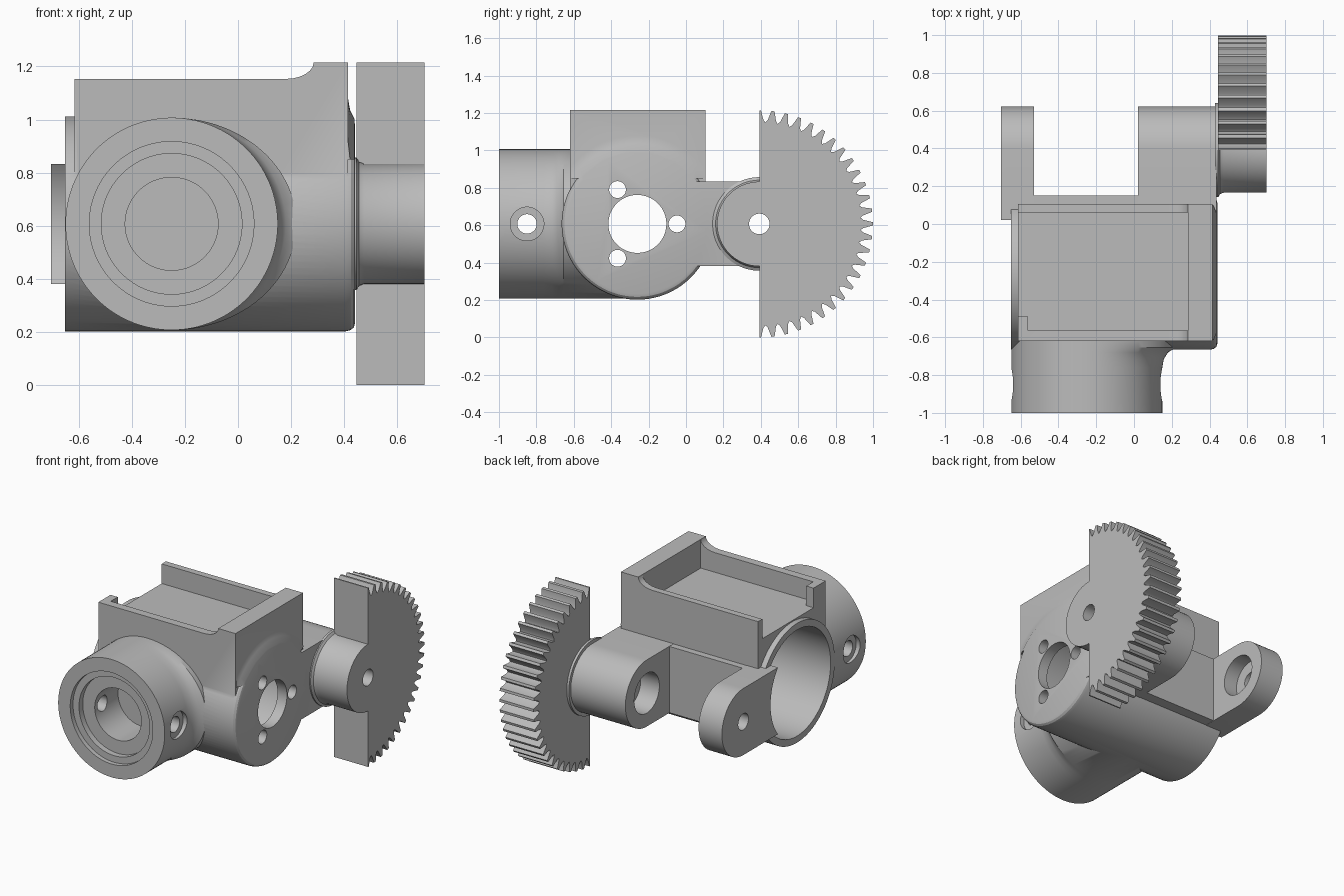
import bpy, bmesh
from math import cos, sin, pi, radians

old = bpy.data.objects.get("Cube")
if old:
    bpy.data.objects.remove(old, do_unlink=True)

grey = bpy.data.materials.new("matte grey")
grey.use_nodes = True
COLOUR = (0.5, 0.5, 0.5, 1)
grey.diffuse_color = COLOUR
grey.node_tree.nodes["Principled BSDF"].inputs["Base Color"].default_value = COLOUR

ZC = 0.607                 # height of all shaft axes
MOTOR = (-0.26, ZC)        # motor axis in y, z
HINGE = (0.392, ZC)        # hinge axis in y, z
BARREL_X = -0.25           # barrel axis in x


def loft(name, axis, rings):
    """Skin rings of 2D points placed at positions along an axis."""
    place = {"x": lambda p, a, b: (p, a, b),
             "y": lambda p, a, b: (a, p, b),
             "z": lambda p, a, b: (a, b, p)}[axis]
    bm = bmesh.new()
    loops = [[bm.verts.new(place(p, *pt)) for pt in pts] for p, pts in rings]
    n = len(loops[0])
    for lo, hi in zip(loops, loops[1:]):
        for i in range(n):
            j = (i + 1) % n
            bm.faces.new((lo[i], lo[j], hi[j], hi[i]))
    bm.faces.new(loops[0])
    bm.faces.new(loops[-1])
    bmesh.ops.recalc_face_normals(bm, faces=bm.faces)
    mesh = bpy.data.meshes.new(name)
    bm.to_mesh(mesh)
    bm.free()
    mesh.materials.append(grey)
    obj = bpy.data.objects.new(name, mesh)
    bpy.context.collection.objects.link(obj)
    return obj


def prism(name, axis, pts, a, b):
    return loft(name, axis, [(a, pts), (b, pts)])


def circle(c, r, n=72, flare=0):
    pts = []
    for i in range(n):
        t = 2 * pi * (i + 0.5) / n
        pts.append((c[0] + cos(t) * (r + (flare if cos(t) > 0 else 0)), c[1] + sin(t) * r))
    return pts


def rod(name, axis, c, r, a, b, n=72):
    return prism(name, axis, circle(c, r, n), a, b)


def box(name, x, y, z):
    return prism(name, "z", [(x[0], y[0]), (x[1], y[0]), (x[1], y[1]), (x[0], y[1])], *z)


def combine(target, others, operation):
    """Apply a boolean with each helper, then discard the helper."""
    for other in others:
        other.hide_render = True
        mod = target.modifiers.new("bool", "BOOLEAN")
        mod.operation, mod.solver, mod.object = operation, "EXACT", other
        bpy.ops.object.select_all(action="DESELECT")
        bpy.context.view_layer.objects.active = target
        target.select_set(True)
        bpy.ops.object.modifier_apply(modifier=mod.name)
        bpy.data.objects.remove(other, do_unlink=True)


def smooth(obj):
    bpy.ops.object.select_all(action="DESELECT")
    bpy.context.view_layer.objects.active = obj
    obj.select_set(True)
    bpy.ops.object.shade_smooth_by_angle(angle=radians(28))


# Motor housing with a rounded closed end
body = loft("housing", "x", [(p, circle(MOTOR, r, 96)) for p, r in
            ((-0.652, 0.405), (0.405, 0.405), (0.425, 0.4), (0.436, 0.39), (0.441, 0.374))])

# Tray block on top, with a concave ramp up to the tall end wall
ramp = [(0.18 + 0.105 * sin(t), 1.215 - 0.062 * cos(t))
        for t in (radians(a) for a in range(0, 91, 15))]
block = prism("tray_block", "y",
              [(-0.615, ZC), (0.415, ZC), (0.415, 1.215)] + ramp[::-1] + [(-0.615, 1.153)],
              -0.62, 0.105)

# Collar blending the closed end into the tall wall
collar = loft("collar", "x", [(p, circle(MOTOR, r)) for p, r in
              ((0.3, 0.47), (0.415, 0.47), (0.422, 0.43), (0.439, 0.395))])
combine(collar, [box("collar_limit", (0.2, 0.6), (-0.615, 0.1), (0.85, 1.2))], "INTERSECT")

# Front barrel, flaring on one side into the housing
barrel = loft("barrel", "y", [(p, circle((BARREL_X, ZC), 0.4, 96, f)) for p, f in
              ((-1, 0), (-0.76, 0), (-0.715, 0.008), (-0.68, 0.03), (-0.655, 0.07), (-0.3, 0.07))])

# Hinge lug, hinge ear and the web between them
arm = [(0, ZC - 0.226)] + [(HINGE[0] + 0.23 * cos(t), ZC + 0.226 * sin(t))
       for t in (radians(a) for a in range(-90, 91, 6))] + [(0, ZC + 0.226)]
lug = prism("hinge_lug", "x", arm, 0.02, 0.438)
ear = prism("hinge_ear", "x", arm, -0.705, -0.53)
web = box("web", (-0.6, 0.43), (0, 0.15), (ZC - 0.225, ZC + 0.225))
combine(body, [block, collar, barrel, lug, ear, web], "UNION")

# Motor cavity, end wall openings and hinge bores
cuts = [rod("cavity", "x", MOTOR, 0.36, -0.9, 0.37, 96),
        rod("shaft_opening", "x", MOTOR, 0.155, 0.3, 0.6),
        rod("hinge_pin_hole", "x", HINGE, 0.055, -0.9, 0.6, 32),
        rod("lug_bore", "x", HINGE, 0.135, -0.1, 0.16),
        rod("ear_bore", "x", HINGE, 0.135, -0.63, -0.45)]
for k in range(3):
    t = 2 * pi * k / 3
    c = (MOTOR[0] + 0.212 * cos(t), ZC + 0.212 * sin(t))
    cuts.append(rod("screw_hole", "x", c, 0.045, 0.3, 0.6, 32))

# Stepped barrel bore and its side screw holes
for r, end in ((0.31, -0.97), (0.265, -0.93), (0.175, -0.68)):
    cuts.append(rod("barrel_bore", "y", (BARREL_X, ZC), r, -1.1, end))
SIDE = (-0.85, ZC)
cuts.append(rod("side_hole", "x", SIDE, 0.052, -0.9, 0.3, 32))
for a, b in ((-0.9, -0.62), (0.12, 0.4)):
    cuts.append(rod("side_counterbore", "x", SIDE, 0.09, a, b, 32))

# Tray recess, open at one end beside a small corner post
cuts.append(box("tray_recess", (-0.56, 0.285), (-0.565, 0.06), (1.02, 1.4)))
cuts.append(box("tray_mouth", (-0.8, -0.5), (-0.49, 0.06), (1.02, 1.4)))
combine(body, cuts, "DIFFERENCE")
smooth(body)

# Half gear with its round hub
TEETH = 52
rim = []
for i in range(-TEETH // 4, TEETH // 4 + 1):
    for off, r in ((-0.5, 0.543), (-0.33, 0.556), (-0.12, 0.607), (0.12, 0.607), (0.33, 0.556)):
        if abs(i + off) <= TEETH / 4:
            t = 2 * pi * (i + off) / TEETH
            rim.append((HINGE[0] + r * cos(t), ZC + r * sin(t)))
rim = [(HINGE[0], ZC - 0.607)] + rim + [(HINGE[0], ZC + 0.607)]
gear = prism("half_gear", "x", rim, 0.446, 0.702)
hub = loft("gear_hub", "x", [(p, circle(HINGE, r)) for p, r in
           ((0.43, 0.25), (0.446, 0.25), (0.456, 0.234), (0.475, 0.226), (0.702, 0.226))])
combine(gear, [hub], "UNION")
combine(gear, [rod("gear_pin_hole", "x", HINGE, 0.055, 0.3, 0.9, 32)], "DIFFERENCE")
smooth(gear)
